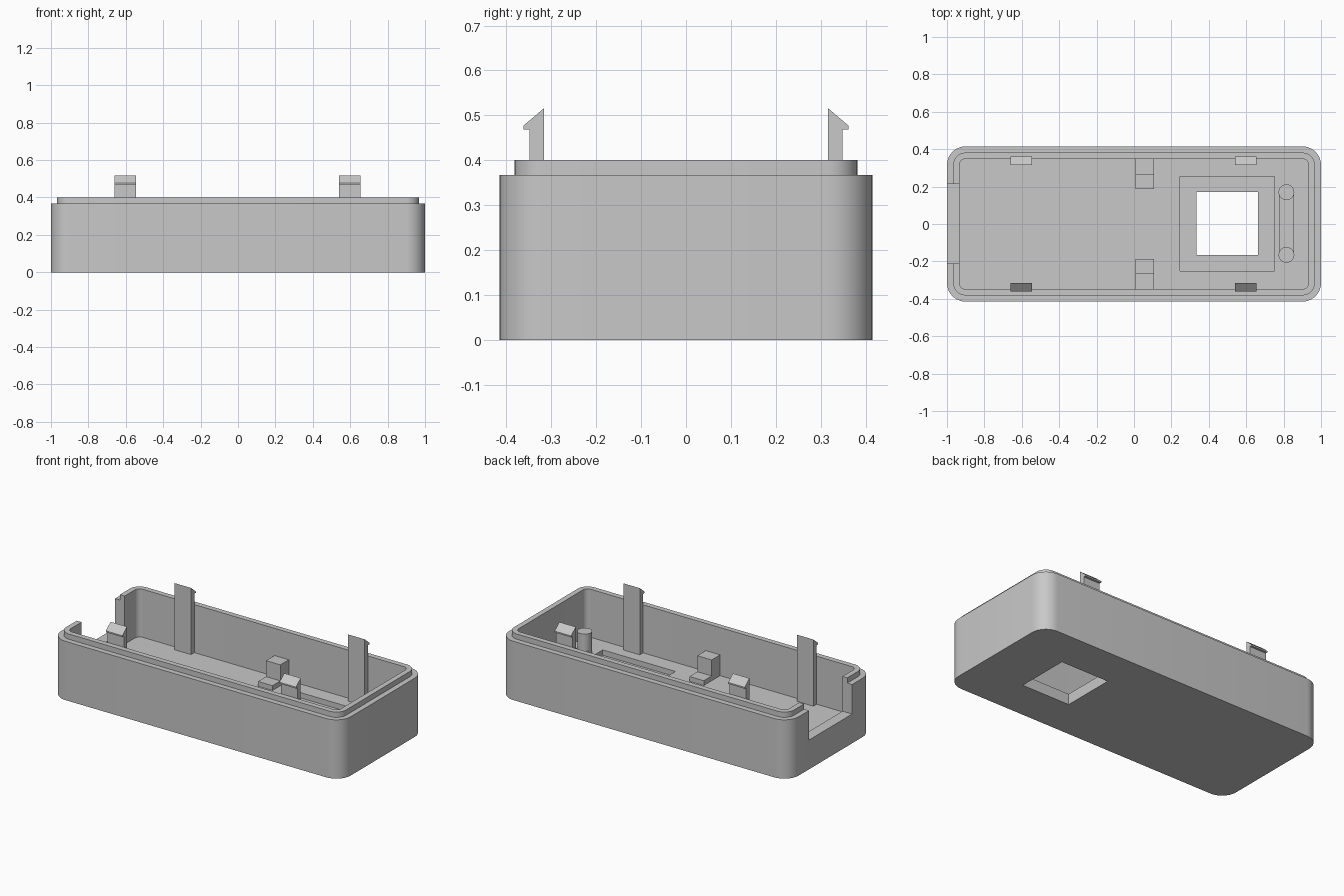
import bpy
import bmesh
from math import cos, sin, pi, radians

cube = bpy.data.objects.get("Cube")
if cube:
    bpy.data.objects.remove(cube, do_unlink=True)

HALF_X, HALF_Y, RADIUS = 1.0, 0.415, 0.1
RIM, LIP, FLOOR = 0.367, 0.4, 0.1
STEP = 0.0333          # ledge width, half the wall thickness

grey = bpy.data.materials.new("plain grey")
grey.use_nodes = True
grey.diffuse_color = (0.58, 0.58, 0.58, 1)
grey.node_tree.nodes["Principled BSDF"].inputs["Base Color"].default_value = grey.diffuse_color


def finish(name, bm):
    bmesh.ops.recalc_face_normals(bm, faces=bm.faces)
    mesh = bpy.data.meshes.new(name)
    bm.to_mesh(mesh)
    bm.free()
    mesh.materials.append(grey)
    obj = bpy.data.objects.new(name, mesh)
    bpy.context.collection.objects.link(obj)
    return obj


def select_only(obj):
    bpy.ops.object.select_all(action='DESELECT')
    obj.select_set(True)
    bpy.context.view_layer.objects.active = obj


def smooth(obj):
    select_only(obj)
    bpy.ops.object.shade_smooth_by_angle(angle=radians(30))


def box(name, x, y, z):
    bm = bmesh.new()
    bmesh.ops.create_cube(bm, size=1)
    for v in bm.verts:
        for i, (lo, hi) in enumerate((x, y, z)):
            v.co[i] = lo if v.co[i] < 0 else hi
    return finish(name, bm)


def prism(name, profile, x0, x1):
    """Extrude a closed (y, z) profile along x."""
    bm = bmesh.new()
    face = bm.faces.new([bm.verts.new((x0, y, z)) for y, z in profile])
    ext = bmesh.ops.extrude_face_region(bm, geom=[face])["geom"]
    moved = [g for g in ext if isinstance(g, bmesh.types.BMVert)]
    bmesh.ops.translate(bm, verts=moved, vec=(x1 - x0, 0, 0))
    return finish(name, bm)


def rounded_ring(bm, inset, z, steps=10):
    r = RADIUS - inset
    ring = []
    for q, (sx, sy) in enumerate(((1, 1), (-1, 1), (-1, -1), (1, -1))):
        for i in range(steps + 1):
            a = (q + i / steps) * pi / 2
            ring.append(bm.verts.new((sx * (HALF_X - RADIUS) + r * cos(a),
                                      sy * (HALF_Y - RADIUS) + r * sin(a), z)))
    return ring


# Tray: outer wall, ledge, raised lip, inner wall and floor as stacked rings
bm = bmesh.new()
rings = [rounded_ring(bm, inset, z) for inset, z in (
    (0, 0), (0, RIM), (STEP, RIM), (STEP, LIP), (2 * STEP, LIP), (2 * STEP, FLOOR))]
for lower, upper in zip(rings, rings[1:]):
    n = len(lower)
    for i in range(n):
        j = (i + 1) % n
        bm.faces.new((lower[i], lower[j], upper[j], upper[i]))
bm.faces.new(rings[0])
bm.faces.new(rings[-1])
tray = finish("tray", bm)

# End opening, window recess and window hole
cutters = [
    box("end_opening_cutter", (-1.1, -0.9), (-0.21, 0.215), (0.183, 0.6)),
    box("recess_cutter", (0.247, 0.75), (-0.25, 0.255), (2 * STEP, 0.2)),
    box("window_cutter", (0.333, 0.663), (-0.165, 0.17), (-0.1, 0.2)),
]
select_only(tray)
for cutter in cutters:
    mod = tray.modifiers.new(cutter.name, 'BOOLEAN')
    mod.operation = 'DIFFERENCE'
    mod.solver = 'EXACT'
    mod.object = cutter
    bpy.ops.object.modifier_apply(modifier=mod.name)
    bpy.data.objects.remove(cutter, do_unlink=True)
smooth(tray)

# Snap clips and stepped supports along both long walls
CLIP = ((0.316, FLOOR), (0.348, FLOOR), (0.348, 0.468), (0.362, 0.468),
        (0.362, 0.477), (0.316, 0.516))
SUPPORT = ((0.187, FLOOR), (0.35, FLOOR), (0.35, 0.23), (0.265, 0.23),
           (0.265, 0.13), (0.187, 0.13))
for side, sign in (("front", -1), ("back", 1)):
    for end, x in (("right", -0.602), ("left", 0.597)):
        prism(f"{side}_{end}_clip", [(sign * y, z) for y, z in CLIP], x - 0.057, x + 0.057)
    prism(f"{side}_support", [(sign * y, z) for y, z in SUPPORT], 0.008, 0.107)

# Two round posts joined by a low rib
for side, y in (("front", -0.165), ("back", 0.17)):
    bm = bmesh.new()
    bmesh.ops.create_cone(bm, cap_ends=True, segments=32, radius1=0.042,
                          radius2=0.042, depth=0.133)
    bmesh.ops.translate(bm, verts=bm.verts, vec=(0.815, y, FLOOR + 0.0665))
    smooth(finish(f"{side}_post", bm))
box("post_rib", (0.775, 0.855), (-0.165, 0.17), (FLOOR, 0.125))
